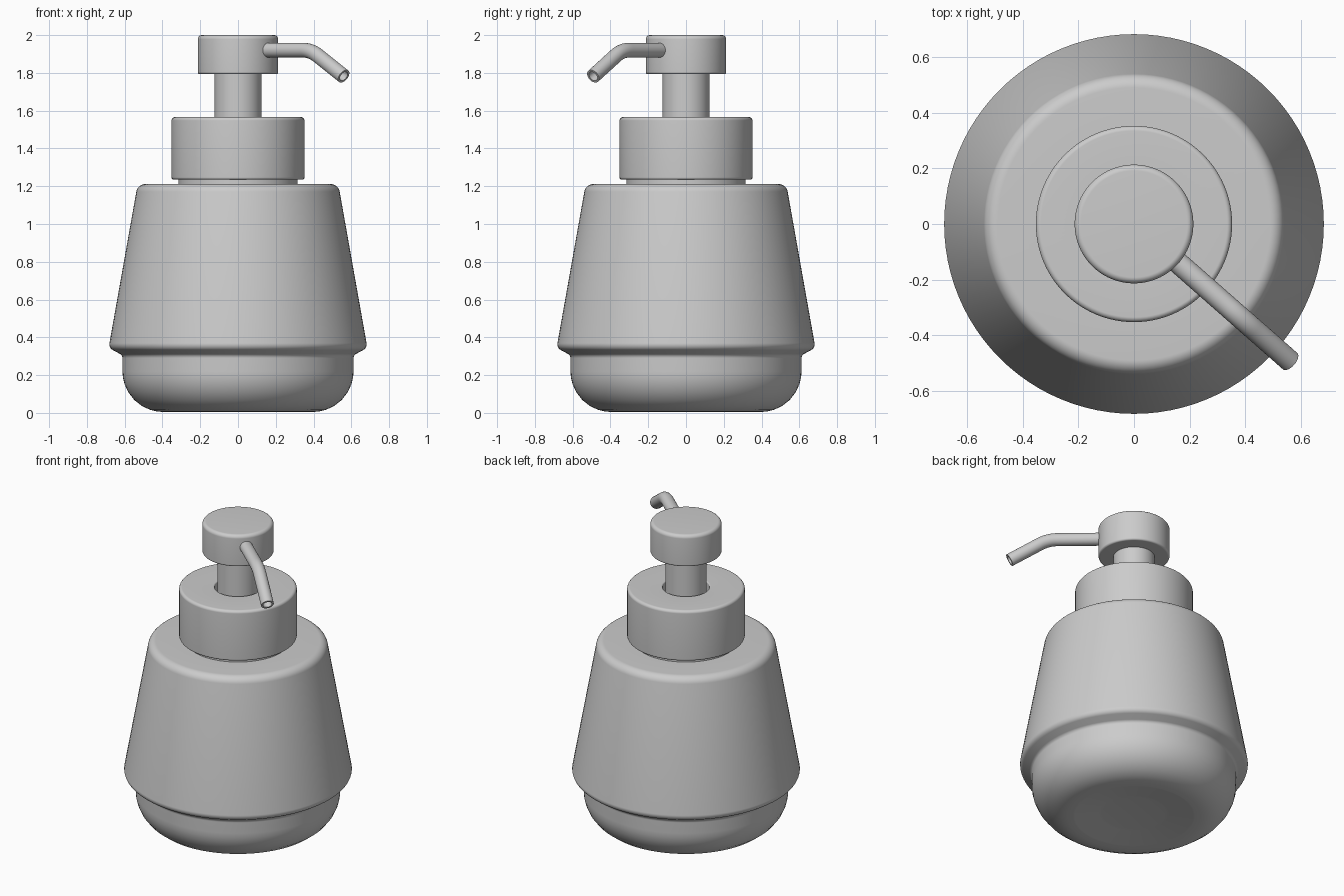
import bpy, bmesh, math
from mathutils import Vector

if "Cube" in bpy.data.objects:
    bpy.data.objects.remove(bpy.data.objects["Cube"])


def finish(name, bm):
    bmesh.ops.remove_doubles(bm, verts=bm.verts, dist=1e-5)
    bmesh.ops.recalc_face_normals(bm, faces=bm.faces)
    mesh = bpy.data.meshes.new(name)
    bm.to_mesh(mesh)
    bm.free()
    obj = bpy.data.objects.new(name, mesh)
    bpy.context.collection.objects.link(obj)
    bpy.ops.object.select_all(action='DESELECT')
    obj.select_set(True)
    bpy.context.view_layer.objects.active = obj
    bpy.ops.object.shade_smooth_by_angle(angle=math.radians(35))
    return obj


def fillet(points, steps=8):
    """Round each (r, z, radius) corner of a profile with a circular arc."""
    out = []
    for i, (r, z, rad) in enumerate(points):
        p = Vector((r, z))
        if rad == 0:
            out.append(p)
            continue
        a = (Vector(points[i - 1][:2]) - p).normalized()
        b = (Vector(points[i + 1][:2]) - p).normalized()
        half = a.angle(b) / 2
        centre = p + (a + b).normalized() * rad / math.sin(half)
        t = rad / math.tan(half)
        u, v = p + a * t - centre, p + b * t - centre
        for k in range(steps + 1):
            d = u.lerp(v, k / steps).normalized()
            out.append(centre + d * rad)
    return out


def lathe(name, points, seg=96):
    bm = bmesh.new()
    verts = [bm.verts.new((p.x, 0, p.y)) for p in fillet(points)]
    edges = [bm.edges.new(pair) for pair in zip(verts, verts[1:])]
    bmesh.ops.spin(bm, geom=verts + edges, cent=(0, 0, 0), axis=(0, 0, 1),
                   angle=math.tau, steps=seg, use_merge=True)
    return finish(name, bm)


# Bottle: dimpled base, rounded foot, overhanging skirt, shoulder and neck
lathe("bottle", [
    (0, 0.035, 0), (0.2, 0.025, 0.3), (0.36, 0.005, 0.1), (0.611, 0.005, 0.215),
    (0.612, 0.305, 0.025), (0.685, 0.345, 0.035), (0.531, 1.212, 0.05),
    (0.315, 1.212, 0), (0.315, 1.25, 0), (0, 1.25, 0)])

# Collar with a clearance hole for the stem
lathe("collar", [
    (0, 1.235, 0), (0.352, 1.235, 0.012), (0.352, 1.566, 0.018),
    (0.14, 1.566, 0.008), (0.14, 1.5, 0), (0, 1.5, 0)])

# Pump stem and press head
lathe("stem", [(0, 1.48, 0), (0.124, 1.48, 0), (0.124, 1.82, 0), (0, 1.82, 0)], 64)
lathe("pump_head", [
    (0, 1.793, 0), (0.213, 1.793, 0.012), (0.213, 2.0, 0.022), (0, 2.0, 0)])

# Spout: bent hollow tube swept out radially from the head
az = math.radians(-41.3)
out = Vector((math.cos(az), math.sin(az), 0))
side = Vector((-out.y, out.x, 0))
bend, arc_r, start = math.radians(31), 0.2, 0.46
path = [(0.12, 1.92, 0)]
for k in range(11):
    a = bend * k / 10
    path.append((start + arc_r * math.sin(a), 1.92 - arc_r * (1 - math.cos(a)), a))
s, z, a = path[-1]
path.append((0.745, z - (0.745 - s) * math.tan(bend), bend))
outer = [(p, 0.039) for p in path]
inner = [(p, 0.027) for p in reversed(path[4:])]
bm = bmesh.new()
rings = []
for (s, z, a), rad in outer + inner:
    up = Vector((0, 0, math.cos(a))) + out * math.sin(a)
    c = out * s + Vector((0, 0, z))
    rings.append([bm.verts.new(c + rad * (side * math.cos(t) + up * math.sin(t)))
                  for t in (math.tau * k / 32 for k in range(32))])
for r0, r1 in zip(rings, rings[1:]):
    for k in range(32):
        n = (k + 1) % 32
        bm.faces.new((r0[k], r0[n], r1[n], r1[k]))
bm.faces.new(rings[0])
bm.faces.new(rings[-1])
finish("spout", bm)
